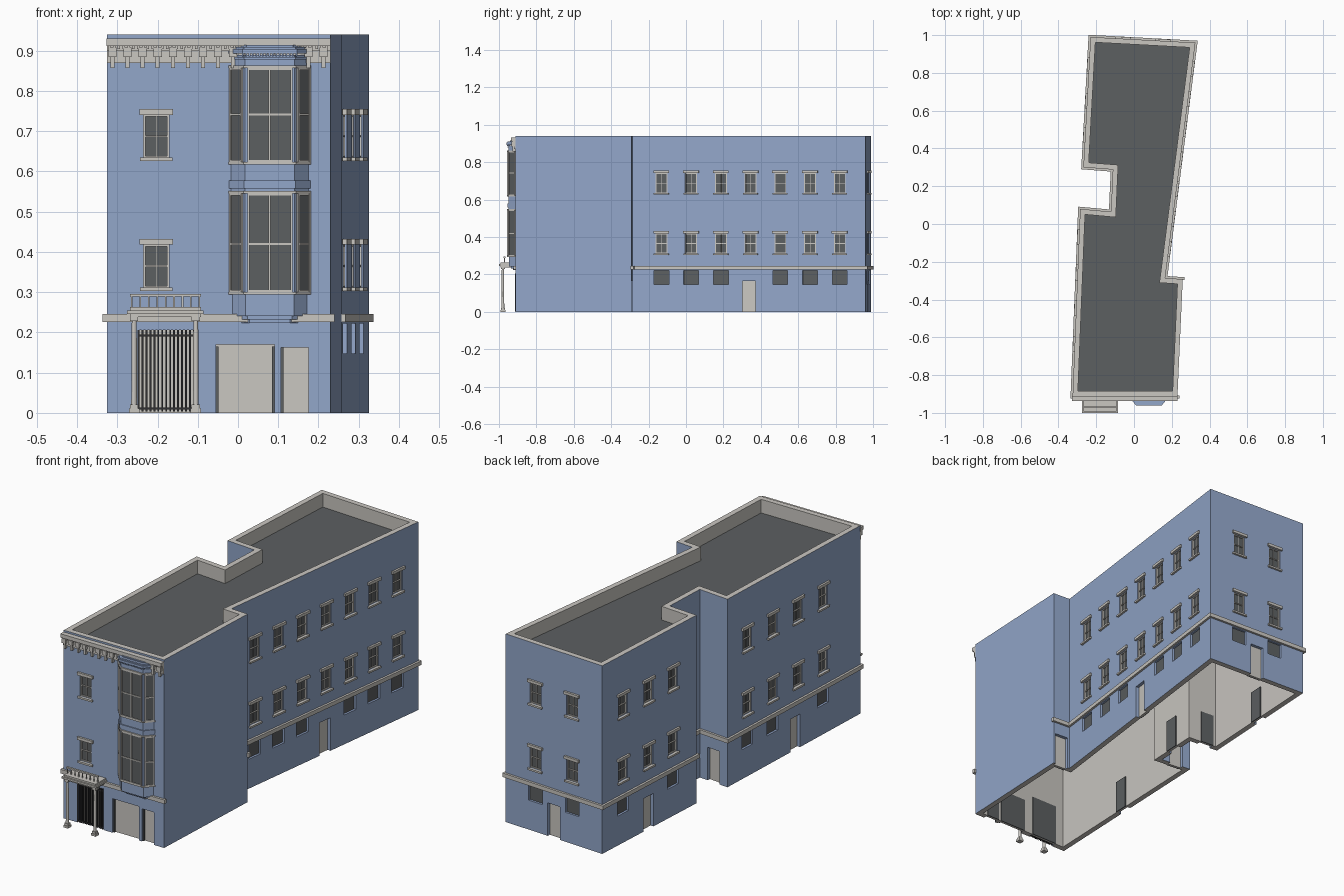
import bpy, bmesh
from mathutils import Matrix, Vector

cube = bpy.data.objects.get("Cube")
if cube:
    bpy.data.objects.remove(cube, do_unlink=True)


def material(name, rgb):
    m = bpy.data.materials.new(name)
    m.use_nodes = True
    m.diffuse_color = (*rgb, 1)
    bsdf = next(n for n in m.node_tree.nodes if n.type == 'BSDF_PRINCIPLED')
    bsdf.inputs["Base Color"].default_value = (*rgb, 1)
    return m


BLUE = material("blue_paint", (.29, .385, .59))
STONE = material("pale_stone", (.59, .57, .535))
DARK = material("dark_glass_and_roofing", (.107, .115, .12))
BLACK = material("black_iron", (.03, .03, .032))

parts = {}


def part(name, mat):
    return parts.setdefault(name, (bmesh.new(), mat))[0]


def prism(bm, pts, z0, z1, M=Matrix()):
    lo = [bm.verts.new(M @ Vector((x, y, z0))) for x, y in pts]
    hi = [bm.verts.new(M @ Vector((x, y, z1))) for x, y in pts]
    n = len(pts)
    bm.faces.new(lo[::-1])
    bm.faces.new(hi)
    for i in range(n):
        j = (i + 1) % n
        bm.faces.new((lo[i], lo[j], hi[j], hi[i]))


def box(bm, M, x, y, z):
    prism(bm, [(x[0], y[0]), (x[1], y[0]), (x[1], y[1]), (x[0], y[1])], *z, M)


def frame(a, b, z=0):
    """Wall axes: x along the wall, y into the wall, z up."""
    t = (Vector(b) - Vector(a)).normalized()
    M = Matrix(((t.x, -t.y, 0, a[0]), (t.y, t.x, 0, a[1]), (0, 0, 1, z), (0, 0, 0, 1)))
    return M, (Vector(b) - Vector(a)).length


# footprint, counterclockwise from the front right-hand corner
FRONT_Y, TOP, ROOF, CEILING, THICK = -.912, .94, .872, .84, .027
plan = [(-.325, FRONT_Y), (.23, FRONT_Y), (.258, -.292), (.165, -.286), (.325, .96),
        (-.23, .99), (-.268, .3), (-.112, .288), (-.122, .065), (-.285, .08)]
walls = [frame(plan[i], plan[(i + 1) % len(plan)]) for i in range(len(plan))]
front = Matrix.Translation((0, FRONT_Y, 0))
cut = bmesh.new()


# openings
def sash_window(M, s, z):
    w, h = .032, .106
    box(cut, M, (s - w, s + w), (-.02, .015), (z, z + h))
    box(part("window_glass", DARK), M, (s - w, s + w), (.011, .016), (z, z + h))
    f = part("window_frames", STONE)
    for e in (-1, 1):
        c = s + e * (w - .0025)
        box(f, M, (c - .0025, c + .0025), (.004, .012), (z, z + h))
    for r in (z, z + h / 2 - .002, z + h - .004):
        box(f, M, (s - w, s + w), (.005, .012), (r, r + .004))
    box(f, M, (s - .001, s + .001), (.008, .012), (z, z + h))
    box(part("window_lintels", STONE), M, (s - .042, s + .042), (-.01, .006), (z + h, z + h + .014))
    box(part("window_sills", STONE), M, (s - .04, s + .04), (-.01, .006), (z - .009, z))


def ground_window(M, s):
    box(cut, M, (s - .04, s + .04), (-.02, .015), (.147, .222))
    box(part("ground_window_glass", DARK), M, (s - .04, s + .04), (.011, .016), (.147, .222))


def door(M, s, w=.036, h=.165):
    box(cut, M, (s - w, s + w), (-.02, .02), (-.02, h))
    box(part("doors", STONE), M, (s - w, s + w), (.016, .021), (0, h))
    box(part("door_backs", DARK), M, (s - w, s + w), (.026, .031), (0, h))


# per wall: fractions along it for upper windows, ground windows and doors
seven = [.124 + .1275 * i for i in range(7)]
four = [.15, .34, .53, .72]
layout = {
    2: ([], [], [.5]),
    3: (seven, seven[:3] + seven[4:], [.5]),
    4: ([.31, .69], [.31, .69], [.5]),
    5: ([.22, .49, .75], [.22, .75], [.49]),
    6: ([], [], [.5]),
    7: ([], [], [.5]),
    8: ([], [], [.5]),
    9: (four, [four[0], four[1], four[3]], [.51]),
}
for i, (upper, ground, doors) in layout.items():
    M, length = walls[i]
    for f in upper:
        for z in (.312, .635):
            sash_window(M, f * length, z)
    for f in ground:
        ground_window(M, f * length)
    for f in doors:
        door(M, f * length)
for z in (.312, .635):
    sash_window(front, -.203, z)

# belt course on every wall but the plain party wall
for i, (M, length) in enumerate(walls):
    if i != 1:
        box(part("belt_course", STONE), M, (-.01, length + .01), (-.011, .004), (.226, .246))

# street doors and iron gate
door(front, .018, .073, .17)
door(front, .141, .034, .163)
door(front, -.178, .072, .206)
for x in (-.055, .085, .107):
    box(part("door_jambs", DARK), front, (x, x + .006), (.008, .018), (0, .165))
gate = part("gate_bars", BLACK)
for i in range(15):
    x = -.247 + i * .0098
    box(gate, front, (x - .0022, x + .0022), (-.002, .004), (.003, .206))
for z in (.008, .19):
    box(gate, front, (-.25, -.106), (-.001, .005), (z, z + .005))

# portico
slab = part("portico_roof", STONE)
box(slab, front, (-.268, -.092), (-.08, 0), (.238, .246))
box(slab, front, (-.276, -.086), (-.088, 0), (.246, .255))
box(slab, front, (-.268, -.092), (-.08, 0), (.255, .263))
for x in (-.258, -.105):
    P = front @ Matrix.Translation((x, -.067, 0))
    bmesh.ops.create_cone(part("portico_columns", STONE), segments=12, radius1=.0075, radius2=.006,
                          depth=.23, cap_ends=True, matrix=P @ Matrix.Translation((0, 0, .123)))
    for z, r in ((0, .013), (.01, .01), (.228, .01)):
        box(part("portico_column_blocks", STONE), P, (-r, r), (-r, r), (z, z + .011))
rail = part("balcony_railing", STONE)
box(rail, front, (-.268, -.092), (-.063, -.053), (.289, .296))
for i in range(9):
    x = -.264 + i * .021
    box(rail, front, (x - .002, x + .002), (-.06, -.056), (.262, .29))

# bay window
def bay_plan(g):
    return [(-.022 - g, FRONT_Y + .005), (.017 - g / 2, FRONT_Y - .038 - g),
            (.141 + g / 2, FRONT_Y - .038 - g), (.18 + g, FRONT_Y + .005)]


body = part("bay_body", BLUE)
for g, z0, z1 in ((-.024, .224, .232), (-.014, .232, .241), (-.004, .241, .3), (0, .3, .89),
                  (.005, .558, .578), (.004, .878, .885), (.011, .893, .904), (.005, .904, .91),
                  (-.008, .91, .915)):
    prism(body, bay_plan(g), z0, z1)
for z in (.294, .545, .617, .857):
    prism(part("bay_sills", STONE), bay_plan(.006), z, z + .006)
corners = bay_plan(0)
for k in range(3):
    M, length = frame(corners[k], corners[k + 1])
    a, b = .007, length - .007
    for z0, z1, bar in ((.3, .545, .42), (.623, .857, .742)):
        box(part("bay_glass", DARK), M, (a, b), (-.003, .002), (z0, z1))
        f = part("bay_window_frames", STONE)
        posts = [a, b - .004] + ([length / 2 - .003] if k == 1 else [])
        for x in posts:
            box(f, M, (x, x + .005), (-.007, 0), (z0, z1))
        for z in (z0, bar - .003, z1 - .005):
            box(f, M, (a, b), (-.006, 0), (z, z + .005))
for i in range(17):
    x = .012 + i * .0083
    box(part("bay_dentils", BLUE), front, (x - .002, x + .002), (-.046, -.03), (.886, .893))

# front cornice
crown = part("cornice", STONE)
box(crown, front, (-.325, .23), (-.007, .002), (.87, .904))
box(crown, front, (-.325, .23), (-.012, .002), (.9, .912))
box(crown, front, (-.327, .23), (-.024, .002), (.912, .931))
for i in range(15):
    x = -.312 + i * .0375
    b = part("cornice_brackets", STONE)
    box(b, front, (x - .01, x + .01), (-.02, 0), (.885, .908))
    box(b, front, (x - .005, x + .005), (-.015, 0), (.857, .885))
for i in range(46):
    x = -.32 + i * .012
    box(part("cornice_dentils", STONE), front, (x - .003, x + .003), (-.018, 0), (.904, .912))


# hollow wall shell with parapet and sunken roof
def inset(pts, d):
    out = []
    for i, p in enumerate(pts):
        n1, n2 = (walls[j][0].col[1].to_2d() for j in (i - 1, i))
        out.append(Vector(p) + (n1 + n2) * d / (1 + n1.dot(n2)))
    return out


shell = bmesh.new()
inner = inset(plan, THICK)
rings = [[shell.verts.new((p[0], p[1], z)) for p in pts] for pts, z in
         ((inner, CEILING), (inner, 0), (plan, 0), (plan, TOP), (inner, TOP), (inner, ROOF))]
for r, slot in enumerate((1, 1, 0, 1, 1)):
    lo, hi = rings[r], rings[r + 1]
    for i in range(len(plan)):
        j = (i + 1) % len(plan)
        shell.faces.new((lo[i], lo[j], hi[j], hi[i])).material_index = slot
shell.faces.new(rings[0][::-1]).material_index = 1
shell.faces.new(rings[5]).material_index = 2


def finish(name, bm, mats):
    bmesh.ops.recalc_face_normals(bm, faces=bm.faces)
    me = bpy.data.meshes.new(name)
    bm.to_mesh(me)
    bm.free()
    for m in mats:
        me.materials.append(m)
    ob = bpy.data.objects.new(name, me)
    bpy.context.scene.collection.objects.link(ob)
    return ob


building = finish("building_walls", shell, (BLUE, STONE, DARK))
cutter = finish("opening_cutter", cut, (BLUE,))
cutter.hide_render = True
mod = building.modifiers.new("openings", 'BOOLEAN')
mod.operation = 'DIFFERENCE'
mod.solver = 'EXACT'
mod.object = cutter
deps = bpy.context.evaluated_depsgraph_get()
carved = bpy.data.meshes.new_from_object(building.evaluated_get(deps))
building.modifiers.clear()
building.data = carved
bpy.data.objects.remove(cutter, do_unlink=True)

for name, (bm, mat) in parts.items():
    finish(name, bm, (mat,))
